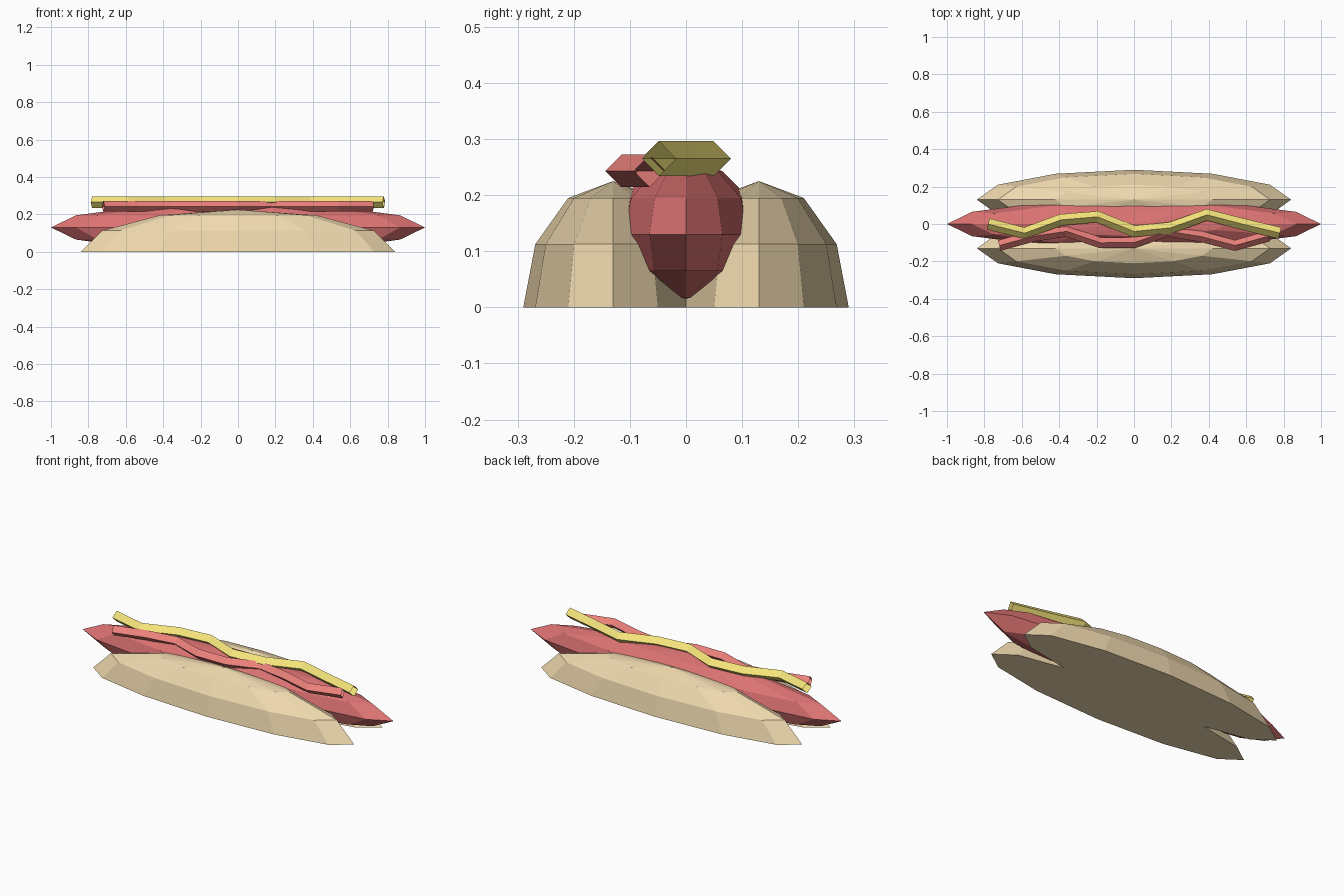
import bpy, bmesh, math
from mathutils import Vector, Matrix

if "Cube" in bpy.data.objects:
    bpy.data.objects.remove(bpy.data.objects["Cube"])


def finish(name, bm, color):
    bmesh.ops.recalc_face_normals(bm, faces=bm.faces)
    me = bpy.data.meshes.new(name)
    bm.to_mesh(me)
    bm.free()
    mat = bpy.data.materials.new(name + "_color")
    mat.diffuse_color = (*color, 1)
    mat.use_nodes = True
    mat.node_tree.nodes["Principled BSDF"].inputs["Base Color"].default_value = mat.diffuse_color
    me.materials.append(mat)
    ob = bpy.data.objects.new(name, me)
    bpy.context.collection.objects.link(ob)
    return ob


def ellipsoid(name, center, radii, color, half=False):
    bm = bmesh.new()
    bmesh.ops.create_uvsphere(bm, u_segments=12, v_segments=6, radius=1)
    if half:
        low = [v for v in bm.verts if v.co.z < -0.01]
        bmesh.ops.delete(bm, geom=low, context='VERTS')
        bmesh.ops.holes_fill(bm, edges=[e for e in bm.edges if e.is_boundary], sides=0)
    bm.transform(Matrix.Translation(center) @ Matrix.Diagonal((*radii, 1)))
    return finish(name, bm, color)


def sauce(name, points, r, color):
    # open diamond-section tube swept along a wavy path
    bm = bmesh.new()
    rings = []
    for i, p in enumerate(points):
        t = (points[min(i + 1, len(points) - 1)] - points[max(i - 1, 0)]).normalized()
        side = Vector((-t.y, t.x, 0)) * r
        up = Vector((0, 0, r))
        rings.append([bm.verts.new(p + d) for d in (up, side, -up, -side)])
    for a, b in zip(rings, rings[1:]):
        for j in range(4):
            k = (j + 1) % 4
            bm.faces.new((a[j], a[k], b[k], b[j]))
    return finish(name, bm, color)


# bun halves
for name, s in (("bun_front", -1), ("bun_back", 1)):
    ellipsoid(name, (0, s * 0.13, 0), (0.84, 0.16, 0.225), (0.87, 0.70, 0.43), half=True)

# sausage
ellipsoid("sausage", (0, 0, 0.13), (1.0, 0.13, 0.13), (0.72, 0.17, 0.17))

# mustard and ketchup lines
sauce("mustard",
      [Vector((-0.78 + 0.195 * i, -0.05 * math.sin(1.8 * i), 0.265)) for i in range(9)],
      0.031, (0.92, 0.79, 0.20))
sauce("ketchup",
      [Vector((-0.72 + 0.18 * i, -0.075 - 0.04 * math.cos(1.8 * i), 0.243)) for i in range(9)],
      0.029, (0.84, 0.22, 0.20))
